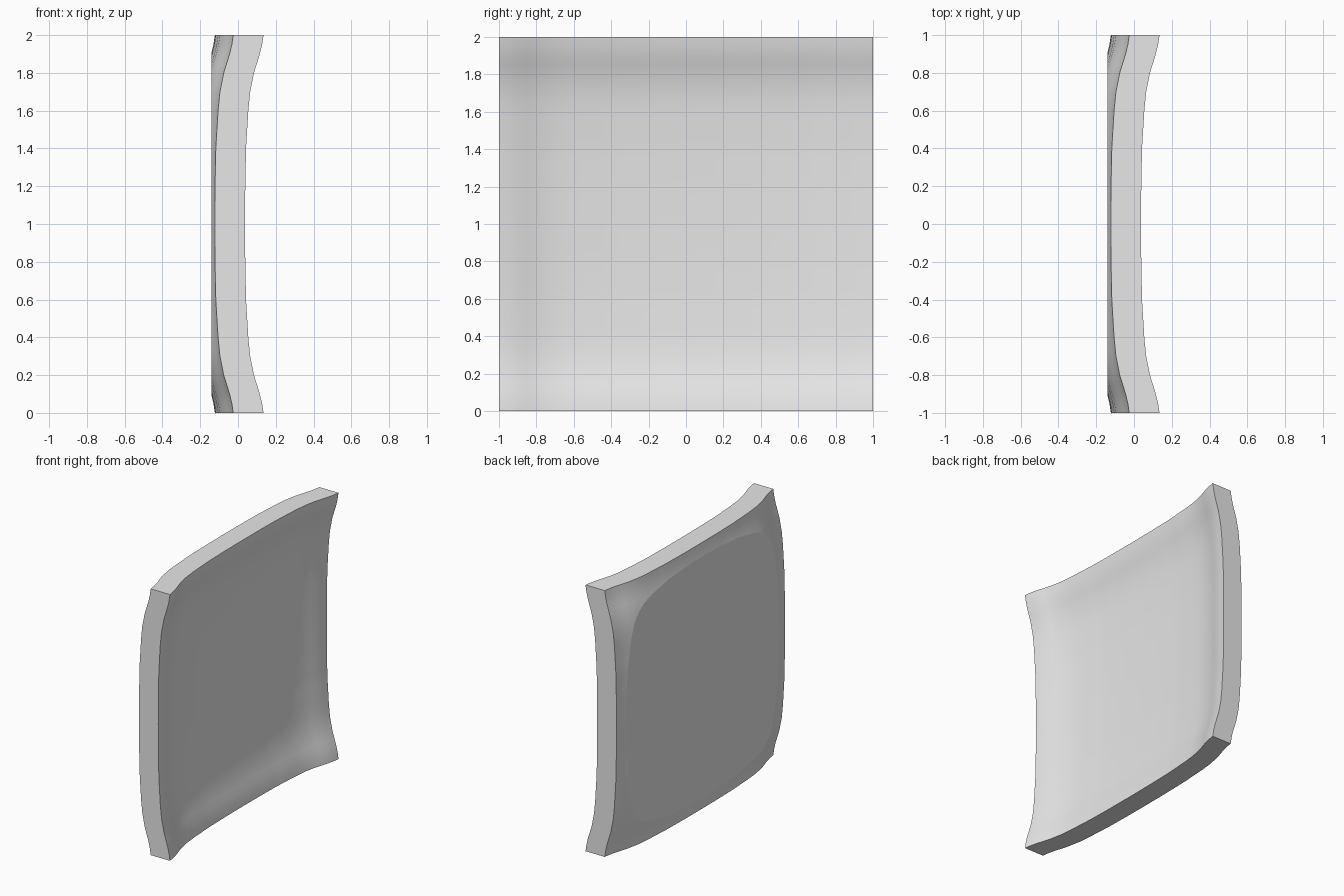
import bpy
import bmesh

default = bpy.data.objects.get("Cube")
if default:
    bpy.data.objects.remove(default, do_unlink=True)

# One plain grey
grey = bpy.data.materials.new("plain grey")
grey.use_nodes = True
colour = (0.8, 0.8, 0.8, 1.0)
grey.diffuse_color = colour
grey.node_tree.nodes["Principled BSDF"].inputs["Base Color"].default_value = colour

# Rise of the curve from the middle (0) to the rim (1)
CURVE = [(0, 0), (0.2, 0.001), (0.4, 0.005), (0.6, 0.017), (0.7, 0.027),
         (0.8, 0.047), (0.9, 0.078), (0.95, 0.09), (1, 0.0975)]
INNER_RIM, OUTER_RIM, BACK = 0.135, -0.025, -0.14
STEPS = 40


def rise(t):
    t = abs(t)
    for (a, ra), (b, rb) in zip(CURVE, CURVE[1:]):
        if t <= b + 1e-6:
            return ra + (rb - ra) * (t - a) / (b - a)
    return CURVE[-1][1]


def drop(y, z):
    return rise(y) + rise(z) - 2 * CURVE[-1][1]


# Dished square panel: two curved skins joined by flat side walls
bm = bmesh.new()
ticks = [-1 + 2 * i / STEPS for i in range(STEPS + 1)]


def skin(rim):
    return [[bm.verts.new((rim + drop(y, z), y, z + 1)) for z in ticks] for y in ticks]


inner, outer = skin(INNER_RIM), skin(OUTER_RIM)
for i in range(STEPS):
    for j in range(STEPS):
        for s in (inner, outer):
            bm.faces.new((s[i][j], s[i + 1][j], s[i + 1][j + 1], s[i][j + 1]))
    for e in (0, STEPS):
        bm.faces.new((inner[i][e], inner[i + 1][e], outer[i + 1][e], outer[i][e]))
        bm.faces.new((inner[e][i], inner[e][i + 1], outer[e][i + 1], outer[e][i]))
bmesh.ops.recalc_face_normals(bm, faces=bm.faces[:])

# Flat back: slice off the bulge and cap it
cut = bmesh.ops.bisect_plane(bm, geom=bm.verts[:] + bm.edges[:] + bm.faces[:],
                             plane_co=(BACK, 0, 0), plane_no=(-1, 0, 0), clear_outer=True)
rim_edges = [g for g in cut["geom_cut"] if isinstance(g, bmesh.types.BMEdge)]
bmesh.ops.holes_fill(bm, edges=rim_edges, sides=0)
bmesh.ops.recalc_face_normals(bm, faces=bm.faces[:])
for e in rim_edges:
    e.smooth = False

mesh = bpy.data.meshes.new("dished_panel")
bm.to_mesh(mesh)
bm.free()
mesh.materials.append(grey)
panel = bpy.data.objects.new("dished_panel", mesh)
bpy.context.collection.objects.link(panel)

# Smooth skins, sharp outer edges
bpy.ops.object.select_all(action="DESELECT")
panel.select_set(True)
bpy.context.view_layer.objects.active = panel
bpy.ops.object.shade_smooth_by_angle(angle=0.6, keep_sharp_edges=True)
